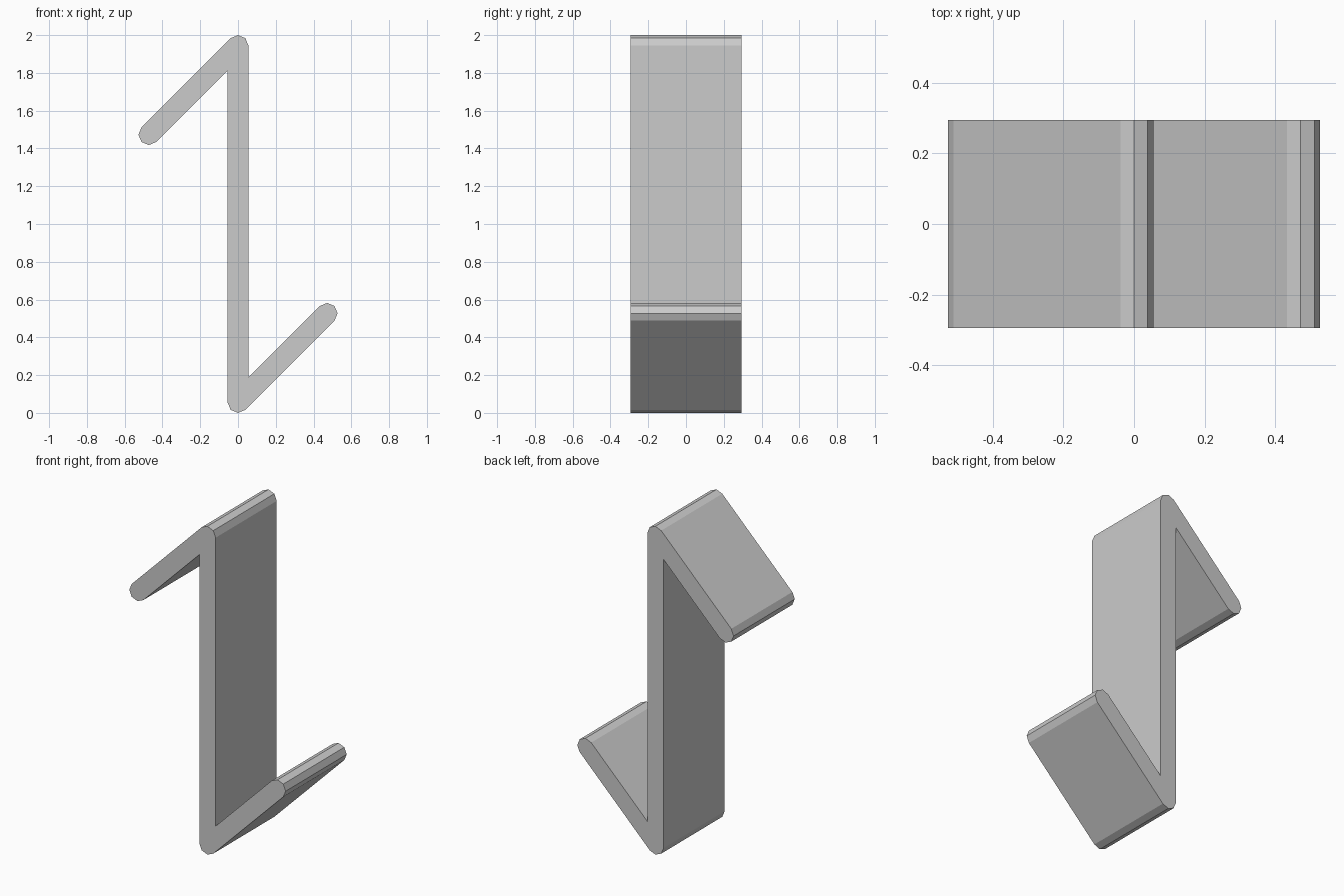
import bpy, bmesh
from math import cos, sin, radians, sqrt

cube = bpy.data.objects.get("Cube")
if cube:
    bpy.data.objects.remove(cube, do_unlink=True)

R = 0.055            # half thickness of the strip
HALF_WIDTH = 0.294
TOP = 2 - R          # centre of the upper bend
ARM = 0.472          # sideways reach of each sloping arm

grey = bpy.data.materials.new("light grey")
grey.use_nodes = True
grey.diffuse_color = (0.6, 0.6, 0.6, 1)
grey.node_tree.nodes["Principled BSDF"].inputs["Base Color"].default_value = grey.diffuse_color


def arc(cx, cz, start, end):
    """Clockwise arc in 45 degree facets."""
    return [(cx + R * cos(radians(a)), cz + R * sin(radians(a)))
            for a in range(start, end - 1, -45)]


# Upper half of the outline: inner corner, rounded arm tip, rounded bend
half = [(-R, TOP - R * (1 + sqrt(2)))]
half += arc(-ARM, TOP - ARM, 315, 135)
half += arc(0, TOP, 135, 0)

# Lower half is the same outline turned half way round
outline = half + [(-x, 2 - z) for x, z in half]

# Extrude the outline across the width
bm = bmesh.new()
face = bm.faces.new([bm.verts.new((x, -HALF_WIDTH, z)) for x, z in outline])
result = bmesh.ops.extrude_face_region(bm, geom=[face], use_keep_orig=True)
moved = [v for v in result["geom"] if isinstance(v, bmesh.types.BMVert)]
bmesh.ops.translate(bm, verts=moved, vec=(0, 2 * HALF_WIDTH, 0))
bmesh.ops.recalc_face_normals(bm, faces=bm.faces)

mesh = bpy.data.meshes.new("folded_hook_strip")
bm.to_mesh(mesh)
bm.free()
mesh.materials.append(grey)
strip = bpy.data.objects.new("folded_hook_strip", mesh)
bpy.context.collection.objects.link(strip)
